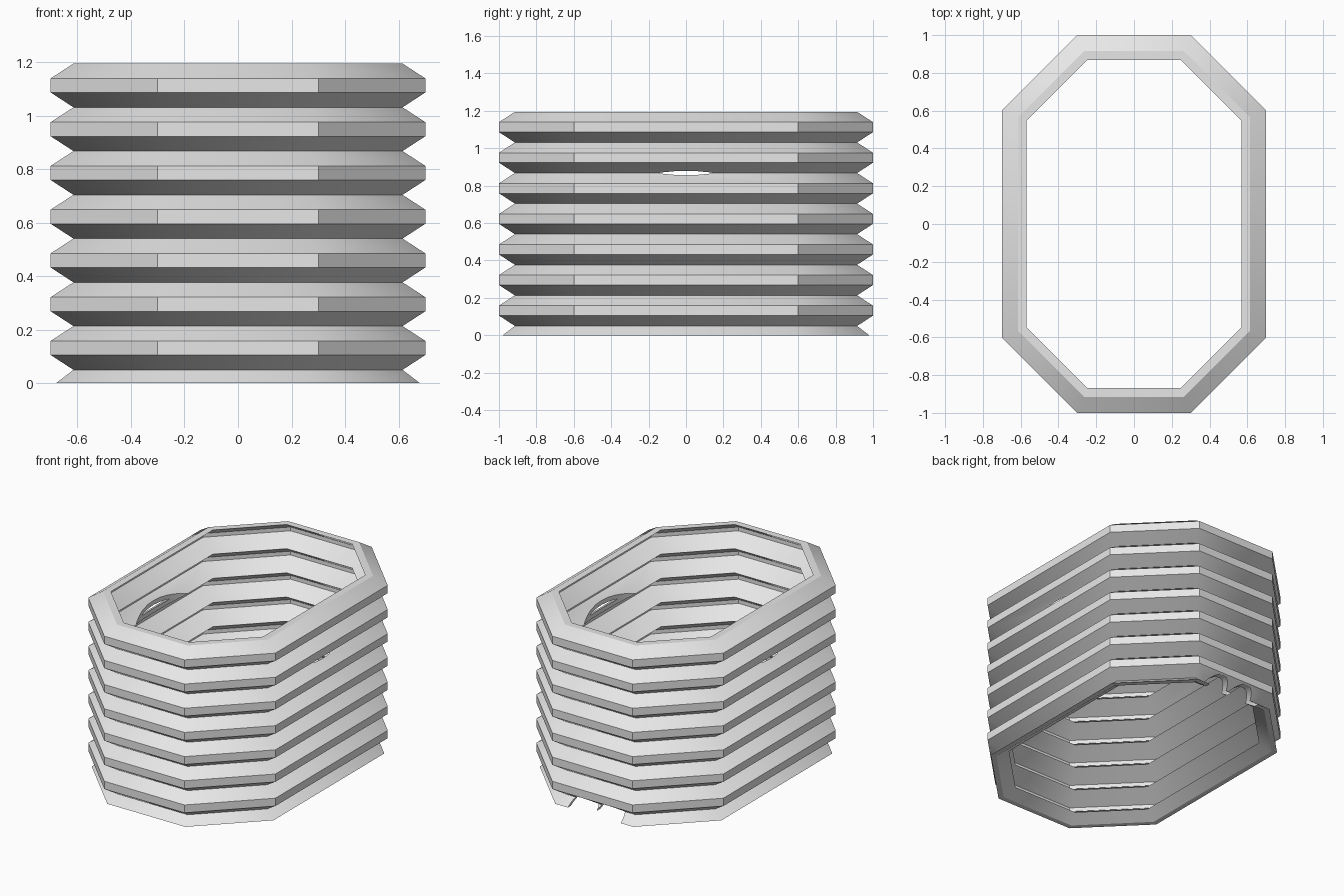
import bpy, bmesh, math
from mathutils import Matrix

cube = bpy.data.objects.get("Cube")
if cube:
    bpy.data.objects.remove(cube, do_unlink=True)

PITCH = 0.1635      # height of one fold
BASE = 0.05         # height of the lowest valley
FOLDS = 7
DEPTH = 0.085       # fold depth outside
HALF_BAND = 0.0265  # half height of the outer flat band
WALL = 0.025        # wall thickness

grey = bpy.data.materials.new("plain grey")
grey.use_nodes = True
grey.diffuse_color = (0.8, 0.8, 0.8, 1)
grey.node_tree.nodes["Principled BSDF"].inputs["Base Color"].default_value = (0.8, 0.8, 0.8, 1)


def add_object(name, bm):
    bmesh.ops.recalc_face_normals(bm, faces=bm.faces)
    mesh = bpy.data.meshes.new(name)
    bm.to_mesh(mesh)
    bm.free()
    mesh.materials.append(grey)
    obj = bpy.data.objects.new(name, mesh)
    bpy.context.collection.objects.link(obj)
    return obj


def octagon(inset, z):
    """Long octagon, moved inward by inset with mitred corners."""
    m = inset * math.tan(math.pi / 8)
    a, b = (0.3 - m, 1 - inset), (0.7 - inset, 0.6 - m)
    quarter = [a, b]
    half = quarter + [(x, -y) for x, y in reversed(quarter)]
    return [(x, y, z) for x, y in half + [(-x, -y) for x, y in half]]


def cylinder(name, radius, depth, matrix):
    bm = bmesh.new()
    bmesh.ops.create_cone(bm, cap_ends=True, segments=64, radius1=radius,
                          radius2=radius, depth=depth, matrix=matrix)
    obj = add_object(name, bm)
    obj.hide_render = True
    return obj


# Wall profile: (inset, height), up the outside and down the inside
rise = PITCH / 2 - HALF_BAND
slope = rise / DEPTH
crest = WALL * math.hypot(1, slope) / slope + DEPTH
floor_rise = (crest - WALL) * slope
outer = [(DEPTH - BASE / slope, 0), (DEPTH, BASE)]
inner = [(crest - BASE / slope, 0), (crest, BASE)]
for i in range(FOLDS):
    low, high = BASE + i * PITCH, BASE + (i + 1) * PITCH
    outer += [(0, low + rise), (0, high - rise), (DEPTH, high)]
    inner += [(WALL, low + floor_rise), (WALL, high - floor_rise), (crest, high)]
outer[0] = (max(outer[0][0], 0.02), 0)

# Folded sleeve
bm = bmesh.new()
rings = [[bm.verts.new(p) for p in octagon(d, z)] for d, z in outer + inner[::-1]]
for lower, upper in zip(rings, rings[1:] + rings[:1]):
    for j in range(8):
        k = (j + 1) % 8
        bm.faces.new((lower[j], lower[k], upper[k], upper[j]))
sleeve = add_object("folded_sleeve", bm)

# Side slots and the pair of rear notches
cutters = [cylinder("slot_cutter", 0.633, 0.12,
                    Matrix.Translation((0, 0, BASE + 5 * PITCH)))]
for side in (-1, 1):
    turn = Matrix.Rotation(math.pi / 2, 4, 'X')
    cutters.append(cylinder("notch_cutter", 0.1, 0.4,
                            Matrix.Translation((side * 0.098, 1, 0)) @ turn))

bpy.ops.object.select_all(action='DESELECT')
bpy.context.view_layer.objects.active = sleeve
sleeve.select_set(True)
for cutter in cutters:
    mod = sleeve.modifiers.new("cut", 'BOOLEAN')
    mod.operation = 'DIFFERENCE'
    mod.solver = 'EXACT'
    mod.object = cutter
    bpy.ops.object.modifier_apply(modifier=mod.name)
    bpy.data.objects.remove(cutter, do_unlink=True)

bpy.ops.object.shade_smooth_by_angle(angle=math.radians(30))
